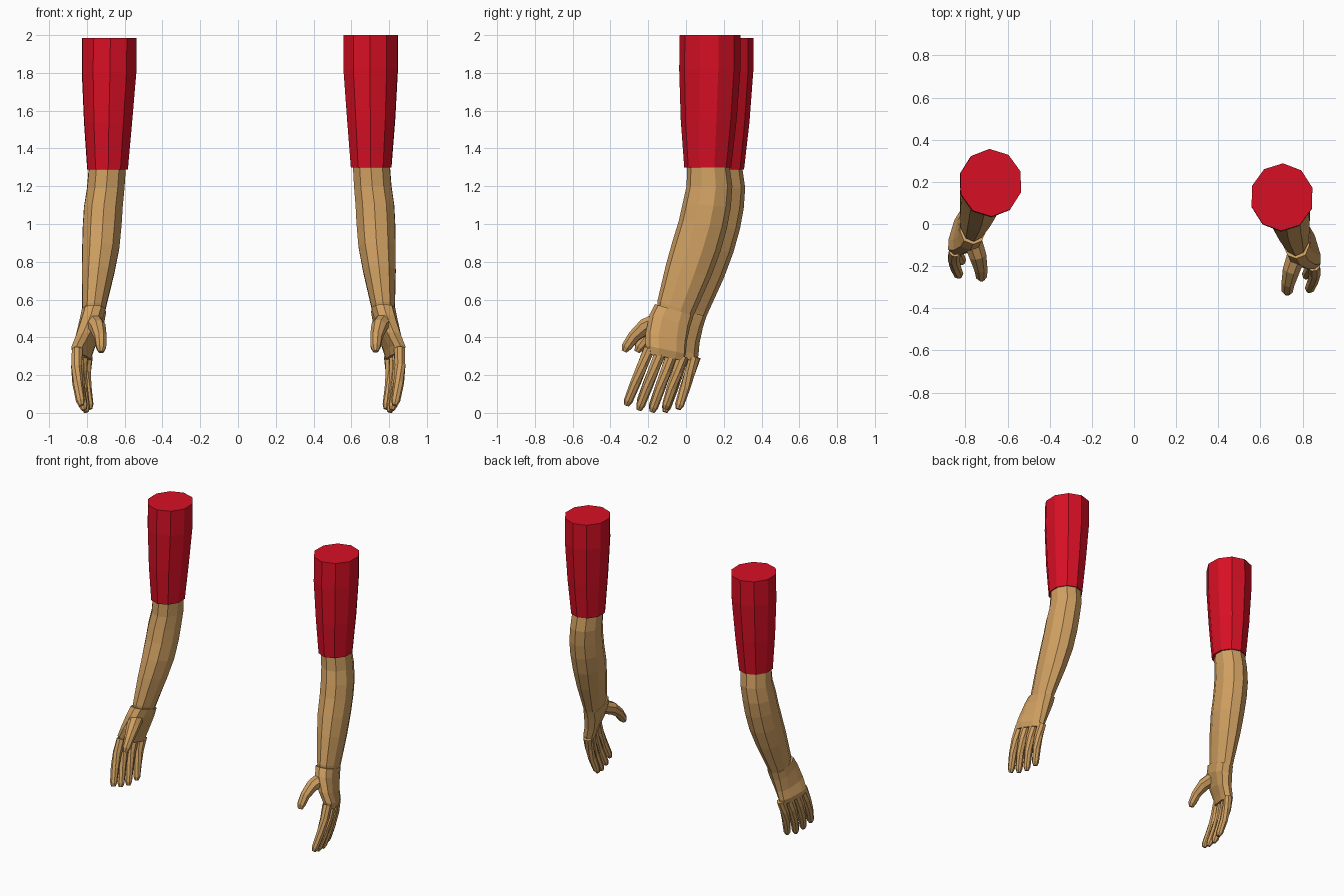
import bpy, bmesh, math
from mathutils import Vector, Matrix

cube = bpy.data.objects.get("Cube")
if cube:
    bpy.data.objects.remove(cube, do_unlink=True)


def make_material(name, color):
    mat = bpy.data.materials.new(name)
    mat.use_nodes = True
    mat.diffuse_color = color
    mat.node_tree.nodes["Principled BSDF"].inputs["Base Color"].default_value = color
    return mat


RED = make_material("sleeve_red", (0.68, 0.005, 0.018, 1))
TAN = make_material("skin_tan", (0.63, 0.35, 0.12, 1))

# The right arm is the mirrored left arm, set slightly back and leaning a touch
RIGHT = Matrix(((-1, 0, 0.011, 0), (0, 1, 0, 0.068), (0, 0, 0.992, 0), (0, 0, 0, 1)))


def skin_rings(name, rings, mat):
    """Bridge matching rings of points, cap both ends, make both sides."""
    for side, matrix in (("left", Matrix()), ("right", RIGHT)):
        bm = bmesh.new()
        loops = [[bm.verts.new(matrix @ p) for p in ring] for ring in rings]
        n = len(loops[0])
        for a, b in zip(loops, loops[1:]):
            for i in range(n):
                j = (i + 1) % n
                bm.faces.new((a[i], a[j], b[j], b[i]))
        bm.faces.new(loops[0])
        bm.faces.new(loops[-1])
        bmesh.ops.recalc_face_normals(bm, faces=bm.faces)
        mesh = bpy.data.meshes.new(f"{side}_{name}")
        bm.to_mesh(mesh)
        bm.free()
        mesh.materials.append(mat)
        obj = bpy.data.objects.new(f"{side}_{name}", mesh)
        bpy.context.collection.objects.link(obj)


def section(x0, x1, y0, y1, z, slope=0, twist=0, sides=10, power=1.0):
    """Oval ring fitted to x and y limits; slope raises its front edge."""
    points = []
    for i in range(sides):
        a = math.tau * (i + 0.45) / sides
        c, s = math.cos(a), math.sin(a)
        u = math.copysign(abs(c) ** power, c) * (x1 - x0) / 2 * 1.02
        v = math.copysign(abs(s) ** power, s) * (y1 - y0) / 2 * 1.02
        x = u * math.cos(twist) - v * math.sin(twist)
        y = u * math.sin(twist) + v * math.cos(twist)
        points.append(Vector(((x0 + x1) / 2 + x, (y0 + y1) / 2 + y, z - slope * y)))
    return points


def tube(name, path, radii, sides=8):
    """Tapered tube that follows a path."""
    path = [Vector(p) for p in path]
    rings = []
    for i, (p, r) in enumerate(zip(path, radii)):
        along = path[min(i + 1, len(path) - 1)] - path[max(i - 1, 0)]
        turn = along.to_track_quat('Z', 'Y')
        rings.append([p + turn @ Vector((r * math.cos(a), r * math.sin(a), 0))
                      for a in (math.tau * (k + 0.5) / sides for k in range(sides))])
    skin_rings(name, rings, TAN)


# Sleeve
skin_rings("sleeve", [
    section(0.555, 0.85, -0.03, 0.285, 2.0),
    section(0.555, 0.85, -0.033, 0.285, 1.82),
    section(0.575, 0.835, -0.025, 0.265, 1.55),
    section(0.595, 0.815, -0.007, 0.237, 1.30)], RED)

# Forearm with the bent elbow
skin_rings("forearm", [
    section(0.605, 0.805, 0.01, 0.225, 1.33),
    section(0.612, 0.815, 0.005, 0.243, 1.2),
    section(0.62, 0.83, -0.015, 0.235, 1.1, 0.08),
    section(0.625, 0.835, -0.035, 0.215, 1.0, 0.15),
    section(0.635, 0.837, -0.07, 0.18, 0.88, 0.2),
    section(0.66, 0.837, -0.105, 0.13, 0.75, 0.25),
    section(0.705, 0.832, -0.15, 0.045, 0.56, 0.3),
    section(0.72, 0.825, -0.15, 0.02, 0.5, 0.3)], TAN)

# Palm, turning so the index side points outward
skin_rings("palm", [
    section(0.705, 0.832, -0.162, 0.038, 0.545, 0.3, 0.05, 10, 0.8),
    section(0.717, 0.84, -0.19, 0.02, 0.49, 0.3, 0.1, 10, 0.75),
    section(0.755, 0.855, -0.213, 0.003, 0.40, 0.25, 0.22, 10, 0.7),
    section(0.785, 0.873, -0.215, 0.0, 0.335, 0.22, 0.3, 10, 0.7),
    section(0.797, 0.865, -0.21, -0.008, 0.295, 0.2, 0.3, 10, 0.7)], TAN)

# Thumb
tube("thumb",
     [(0.785, -0.11, 0.50), (0.748, -0.215, 0.457), (0.733, -0.275, 0.405),
      (0.728, -0.315, 0.35), (0.728, -0.328, 0.325)],
     [0.05, 0.044, 0.034, 0.028, 0.015])

# Fingers, each curling slightly inward from knuckle to tip
fingers = {
    "index_finger": ((0.853, -0.195, 0.34), (0.83, -0.315, 0.04)),
    "middle_finger": ((0.846, -0.135, 0.325), (0.815, -0.25, 0.015)),
    "ring_finger": ((0.826, -0.075, 0.315), (0.803, -0.18, 0.005)),
    "little_finger": ((0.803, -0.02, 0.30), (0.785, -0.11, 0.02)),
}
bend = [(0, 0), (0.3, 0.012), (0.6, 0.012), (0.92, 0.003), (1, 0)]
for name, (knuckle, tip) in fingers.items():
    path = [Vector(knuckle).lerp(Vector(tip), t) + Vector((out, 0, 0)) for t, out in bend]
    tube(name, path, [0.031, 0.03, 0.028, 0.024, 0.014])
